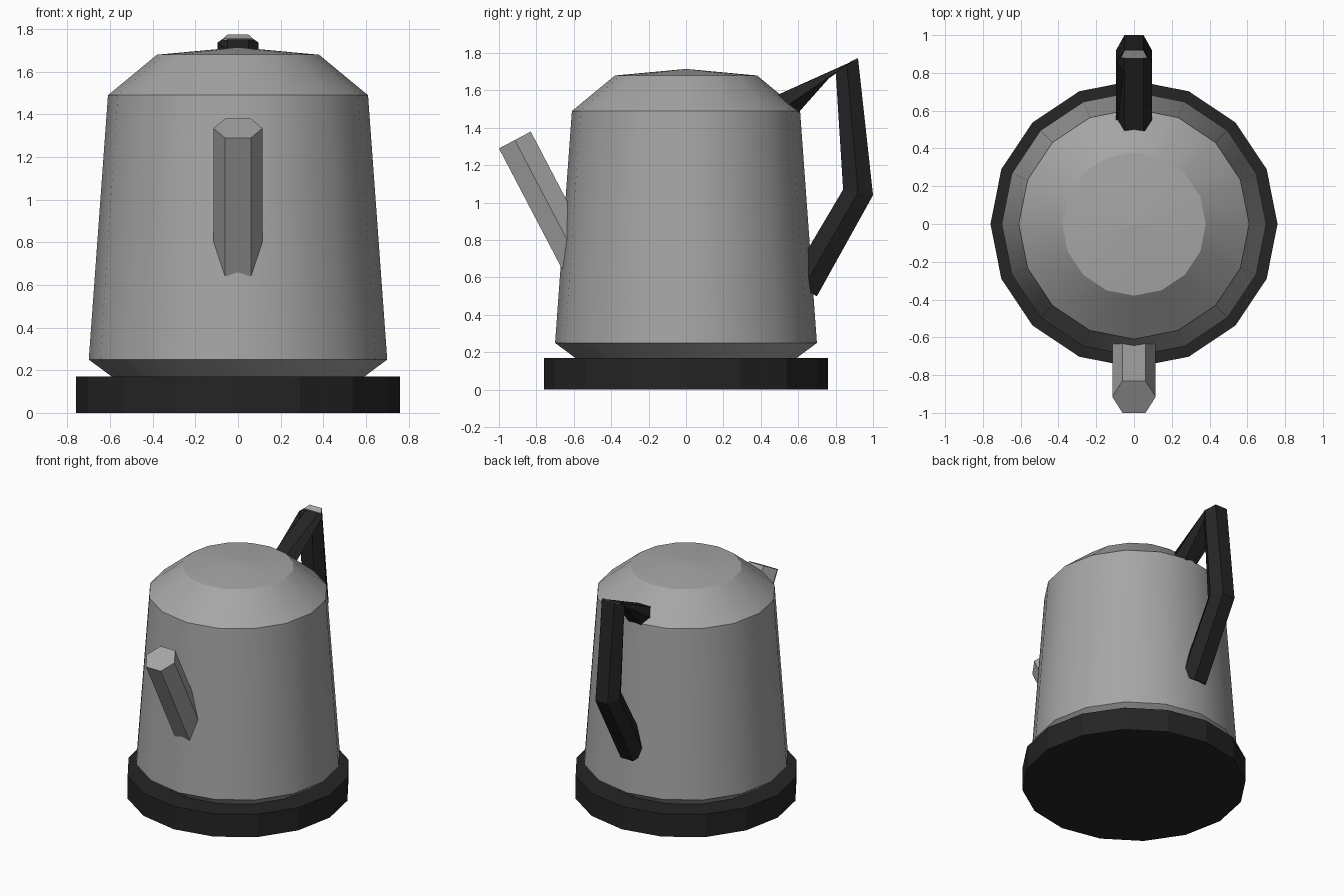
import bpy, bmesh, math
from mathutils import Vector

if "Cube" in bpy.data.objects:
    bpy.data.objects.remove(bpy.data.objects["Cube"])


def material(name, v):
    m = bpy.data.materials.new(name)
    m.diffuse_color = (v, v, v, 1)
    m.use_nodes = True
    m.node_tree.nodes["Principled BSDF"].inputs["Base Color"].default_value = m.diffuse_color
    return m


steel = material("brushed grey", 0.38)
black = material("black plastic", 0.018)


def loft(name, rings, mat, smooth=None):
    """Join rings of equal point count into a capped tube."""
    bm = bmesh.new()
    vs = [[bm.verts.new(p) for p in r] for r in rings]
    n = len(vs[0])
    for a, b in zip(vs, vs[1:]):
        for i in range(n):
            j = (i + 1) % n
            bm.faces.new((a[i], a[j], b[j], b[i]))
    bm.faces.new(vs[0])
    bm.faces.new(vs[-1])
    bmesh.ops.remove_doubles(bm, verts=bm.verts, dist=1e-5)
    bmesh.ops.recalc_face_normals(bm, faces=bm.faces)
    me = bpy.data.meshes.new(name)
    bm.to_mesh(me)
    bm.free()
    me.materials.append(mat)
    ob = bpy.data.objects.new(name, me)
    bpy.context.collection.objects.link(ob)
    if smooth:
        bpy.ops.object.select_all(action='DESELECT')
        ob.select_set(True)
        bpy.context.view_layer.objects.active = ob
        bpy.ops.object.shade_smooth_by_angle(angle=math.radians(smooth))
    return ob


def circle(r, z, n=16):
    return [(r * math.cos(math.tau * i / n), r * math.sin(math.tau * i / n), z)
            for i in range(n)]


def hex_ring(outer, inner, w):
    """Hexagon across the x = 0 plane between two (y, z) points."""
    o, i = Vector((0, *outer)), Vector((0, *inner))
    m, x = (o + i) / 2, Vector((w, 0, 0))
    h = x * 0.53
    return [o - h, o + h, m + x, i + h, i - h, m - x]


# Heating base
loft("base", [circle(0.76, 0), circle(0.76, 0.17)], black, 20)

# Kettle body with chamfered foot and domed lid
profile = [(0.585, 0.165), (0.70, 0.25), (0.61, 1.49), (0.38, 1.68), (0.001, 1.715)]
loft("kettle_body", [circle(r, z) for r, z in profile], steel, 30)

# Straight hexagonal spout, its foot buried in the body
loft("spout", [hex_ring((-1.0, 1.29), (-0.83, 1.38), 0.115),
               hex_ring((-0.62, 0.564), (-0.45, 0.654), 0.115)], steel)

# Bent handle
stations = [((0.42, 1.545), (0.52, 1.39)), ((0.92, 1.77), (0.80, 1.705)),
            ((1.0, 1.04), (0.84, 1.07)), ((0.70, 0.50), (0.55, 0.58))]
loft("handle", [hex_ring(o, i, 0.095) for o, i in stations], black)

# Grey end cap of the grip on top of the handle
cap = [(-0.05, 0.92, 1.77), (0.05, 0.92, 1.77), (0.07, 0.88, 1.752), (-0.07, 0.88, 1.752)]
loft("handle_cap", [[(x, y, z + d) for x, y, z in cap] for d in (-0.003, 0.004)], steel)
